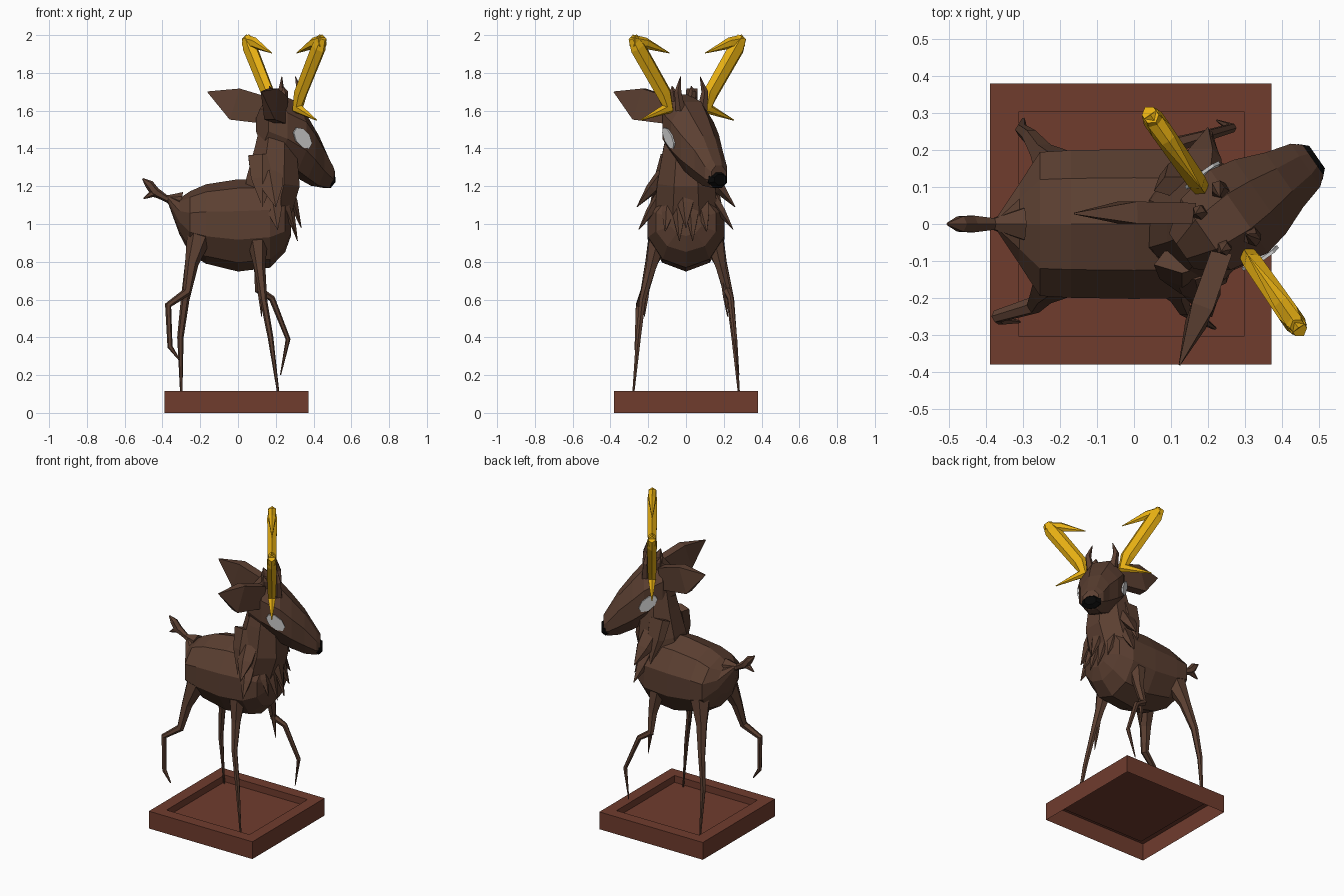
import bpy, bmesh, math
from mathutils import Vector as V


def material(name, col):
    m = bpy.data.materials.new(name)
    m.diffuse_color = (*col, 1)
    return m


FUR = material("brown fur", (0.105, 0.050, 0.031))
WOOD = material("red brown base", (0.160, 0.045, 0.027))
GOLD = material("gold", (0.78, 0.42, 0.006))
EYE = material("pale grey", (0.75, 0.75, 0.75))
BLACK = material("black", (0.002, 0.002, 0.002))


def loft(name, rings, mat, n=8, scale=1.0, is_open=False):
    """Skin a list of (centre, u, v) elliptical rings."""
    bm = bmesh.new()
    rows = []
    for c, u, v in rings:
        row = []
        for i in range(n):
            a = 2 * math.pi * (i + 0.5) / n
            row.append(bm.verts.new(V(c) + (V(u) * math.cos(a) + V(v) * math.sin(a)) * scale))
        rows.append(row)
    for a, b in zip(rows, rows[1:]):
        for i in range(n):
            j = (i + 1) % n
            bm.faces.new((a[i], a[j], b[j], b[i]))
    bm.faces.new(rows[-1])
    if not is_open:
        bm.faces.new(rows[0][::-1])
        bmesh.ops.recalc_face_normals(bm, faces=bm.faces)
    me = bpy.data.meshes.new(name)
    bm.to_mesh(me)
    bm.free()
    me.materials.append(mat)
    ob = bpy.data.objects.new(name, me)
    bpy.context.collection.objects.link(ob)
    return ob


def tube(name, pts, radii, mat, ref=(0, 1, 0), n=6):
    """Tapered tube along points; a radius may be a pair (along ref, across ref)."""
    pts = [V(p) for p in pts]
    rings = []
    for i, (p, r) in enumerate(zip(pts, radii)):
        ru, rv = r if isinstance(r, tuple) else (r, r)
        t = V((0, 0, 0))
        if i:
            t += (p - pts[i - 1]).normalized()
        if i < len(pts) - 1:
            t += (pts[i + 1] - p).normalized()
        t.normalize()
        u = V(ref) - t * V(ref).dot(t)
        u.normalize()
        rings.append((p, u * ru, t.cross(u) * rv))
    return loft(name, rings, mat, n)


def spike(name, base, tip, r, ref=(0, 1, 0), n=5):
    b, t = V(base), V(tip)
    return tube(name, [b, b.lerp(t, 0.45), t], [r, (r[0] * 0.8, r[1] * 0.8), 0.002], FUR, ref, n)


# Base: open tray with a recessed top
q = math.sqrt(2)
loft("base", [((cx, 0, z), (hx * q, 0, 0), (0, hy * q, 0)) for cx, z, hx, hy in (
    (-.009, 0, .381, .38), (-.009, .115, .381, .38),
    (-.007, .115, .305, .305), (-.007, .07, .305, .305))], WOOD, n=4, is_open=True)

# Body: sections along x (x, bottom, top, half width)
body = [(-.37, 1.11, 1.15, .02), (-.31, .95, 1.13, .11), (-.255, .85, 1.165, .195),
        (-.17, .80, 1.20, .20), (.0, .76, 1.225, .203), (.17, .78, 1.225, .20),
        (.25, .86, 1.16, .16), (.28, .94, 1.08, .08)]
loft("body", [((x, 0, (a + b) / 2), (0, w, 0), (0, 0, (b - a) / 2))
              for x, a, b, w in body], FUR, 10, 1.05)

# Neck
tube("neck", [(.15, 0, 1.04), (.185, 0, 1.22), (.20, 0, 1.40), (.21, 0, 1.56)],
     [(.185, .135), (.165, .155), (.13, .12), (.09, .09)], FUR, n=8)

# Head frame: turned to the left
F, S, C = V((.82, .57, 0)), V((.57, -.82, 0)), V((.235, 0, 0))


def H(f, s, z):
    return C + F * f + S * s + V((0, 0, z))


head = [(-.13, 1.44, 1.61, .06), (-.05, 1.35, 1.69, .12), (.06, 1.28, 1.65, .14),
        (.13, 1.24, 1.57, .125), (.21, 1.20, 1.47, .092), (.28, 1.19, 1.35, .072),
        (.305, 1.20, 1.31, .05)]
loft("head", [(H(f, 0, (a + b) / 2), S * w, V((0, 0, (b - a) / 2)))
              for f, a, b, w in head], FUR, 8, 1.06)

# Nose
loft("nose", [(H(f, 0, 1.235), S * w, V((0, 0, h))) for f, w, h in (
    (.25, .05, .03), (.295, .064, .048), (.318, .04, .03))], BLACK, 8)

for side, k in (("right", 1), ("left", -1)):
    # Eye plate, slanted down toward the muzzle, leaning in at the bottom
    along = F * .05 + V((0, 0, -.042))
    across = F * .018 + V((0, 0, .033)) + S * k * .006
    loft(side + "_eye", [(H(.035, k * s, 1.455), along, across) for s in (.132, .141)], EYE, 8, 1.08)
    # Ear: broad diamond leaf
    tube(side + "_ear", [H(-.05, k * .07, 1.60), H(-.19, k * .17, 1.635), H(-.31, k * .25, 1.70)],
         [(.10, .04), (.122, .042), .003], FUR, (0, 0, 1), 4)
    # Antler: brow spike, stem and inward hook
    tube(side + "_antler", [H(.012, k * s, z) for s, z in (
        (.30, 1.55), (.125, 1.61), (.15, 1.69), (.32, 1.935), (.352, 1.988))],
        [.003, (.026, .04), (.03, .046), (.034, .048), (.022, .03)], GOLD, F)
    tube(side + "_antler_hook", [H(.012, k * s, z) for s, z in (
        (.355, 1.965), (.27, 1.957), (.115, 1.905))],
        [(.028, .038), (.024, .03), .002], GOLD, F)
    # Forelock spikes
    for i, (f, s, z, lean) in enumerate(((.05, .075, 1.78, -.012), (-.03, .05, 1.73, .012))):
        tube(f"{side}_forelock_{i}", [H(f, k * (s - .005), 1.60), H(f, k * (s + .012), 1.70),
             H(f - .01, k * (s + lean), z)], [.028, .019, .002], FUR, F, 5)
    # Collar and chest fur, mirrored
    m = -k
    for i, (b, t, r) in enumerate((
            ((.13, .10, 1.36), (.13, .19, 1.09), (.035, .08)),
            ((.17, .12, 1.26), (.20, .26, 1.09), (.04, .07)),
            ((.18, .14, 1.14), (.21, .25, .97), (.03, .05)),
            ((.23, .08, 1.14), (.30, .11, .96), (.045, .03)),
            ((.25, .035, 1.16), (.315, .035, .91), (.045, .028)))):
        spike(f"{side}_fur_tuft_{i}", (b[0], b[1] * m, b[2]), (t[0], t[1] * m, t[2]), r)
    # Spur behind the front leg
    spike(side + "_front_spur", (.115, m * .20, .70), (.125, m * .22, .51), (.016, .016))
spike("chest_tuft", (.26, 0, 1.22), (.335, 0, .98), (.06, .03))

# Legs: one of each pair stands, the other is raised
legs = {
    "hind_left_leg": [(-.20, .135, .95, .07), (-.245, .185, .79, .036), (-.28, .235, .60, .023),
                      (-.305, .255, .40, .017), (-.30, .283, .07, .005)],
    "hind_right_leg": [(-.20, -.135, .95, .07), (-.245, -.185, .79, .036), (-.27, -.22, .64, .024),
                       (-.37, -.25, .57, .018), (-.36, -.26, .35, .014), (-.31, -.265, .28, .004)],
    "front_right_leg": [(.10, -.14, .95, .06), (.115, -.185, .77, .03), (.135, -.23, .60, .019),
                        (.172, -.252, .40, .015), (.218, -.282, .07, .005)],
    "front_left_leg": [(.10, .14, .95, .06), (.115, .185, .77, .03), (.11, .215, .65, .022),
                       (.18, .235, .605, .017), (.265, .26, .39, .013), (.225, .28, .20, .003)],
}
for name, pts in legs.items():
    tube(name, [p[:3] for p in pts], [p[3] for p in pts], FUR)

# Forked tail
tube("tail_upper", [(-.30, 0, 1.12), (-.38, 0, 1.135), (-.44, 0, 1.17), (-.47, 0, 1.21), (-.505, 0, 1.24)],
     [.05, .018, .026, .024, .004], FUR)
tube("tail_lower", [(-.40, 0, 1.145), (-.45, 0, 1.165), (-.50, 0, 1.135)], [.016, .022, .004], FUR)
